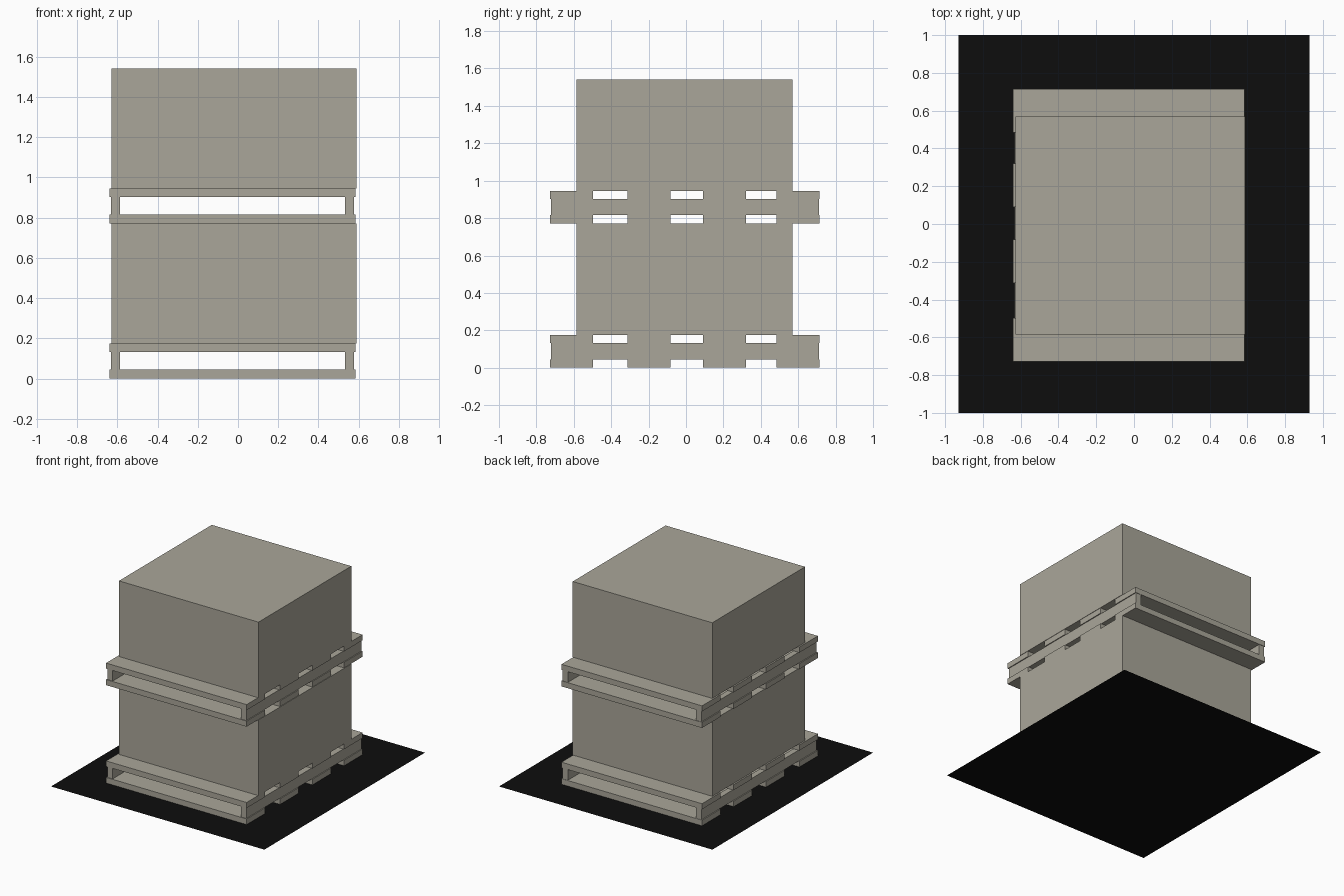
import bpy
import bmesh
from mathutils import Vector

cube = bpy.data.objects.get("Cube")
if cube:
    bpy.data.objects.remove(cube, do_unlink=True)


def make_material(name, colour):
    mat = bpy.data.materials.new(name)
    mat.use_nodes = True
    mat.diffuse_color = colour
    mat.node_tree.nodes["Principled BSDF"].inputs["Base Color"].default_value = colour
    return mat


grey = make_material("warm_grey", (0.40, 0.38, 0.32, 1))
black = make_material("floor_black", (0.004, 0.004, 0.004, 1))


def make_object(name, bm, mat):
    mesh = bpy.data.meshes.new(name)
    bm.to_mesh(mesh)
    bm.free()
    mesh.materials.append(mat)
    obj = bpy.data.objects.new(name, mesh)
    bpy.context.collection.objects.link(obj)
    return obj


def box(name, x, y, z):
    """Box spanning the given (low, high) range on each axis."""
    low, high = Vector((x[0], y[0], z[0])), Vector((x[1], y[1], z[1]))
    bm = bmesh.new()
    bmesh.ops.create_cube(bm, size=1)
    bmesh.ops.scale(bm, vec=high - low, verts=bm.verts)
    bmesh.ops.translate(bm, vec=(low + high) / 2, verts=bm.verts)
    return make_object(name, bm, grey)


SLAT_X = (-0.64, 0.585)
SLAT_CENTRES = (-0.613, -0.197, 0.205, 0.6)
SLAT_HALF = 0.115
STRINGERS = {"right": (-0.632, -0.587), "left": (0.532, 0.578)}


def pallet(level, z):
    # Four lower and four upper boards
    for layer, base in (("lower", z), ("upper", z + 0.13)):
        for i, y in enumerate(SLAT_CENTRES, 1):
            box(f"{level}_pallet_{layer}_board_{i}", SLAT_X,
                (y - SLAT_HALF, y + SLAT_HALF), (base, base + 0.044))
    # Two side runners between the boards
    for side, x in STRINGERS.items():
        box(f"{level}_pallet_{side}_runner", x, (-0.722, 0.712),
            (z + 0.044, z + 0.13))


# Two stacked pallets, each carrying a crate
for level, z in (("bottom", 0.001), ("top", 0.772)):
    pallet(level, z)
    box(f"{level}_crate", (-0.628, 0.588), (-0.585, 0.57), (z + 0.174, z + 0.77))

# Floor sheet
bm = bmesh.new()
bmesh.ops.create_grid(bm, x_segments=1, y_segments=1, size=1)
bmesh.ops.scale(bm, vec=(0.93, 1, 1), verts=bm.verts)
make_object("floor_sheet", bm, black)
